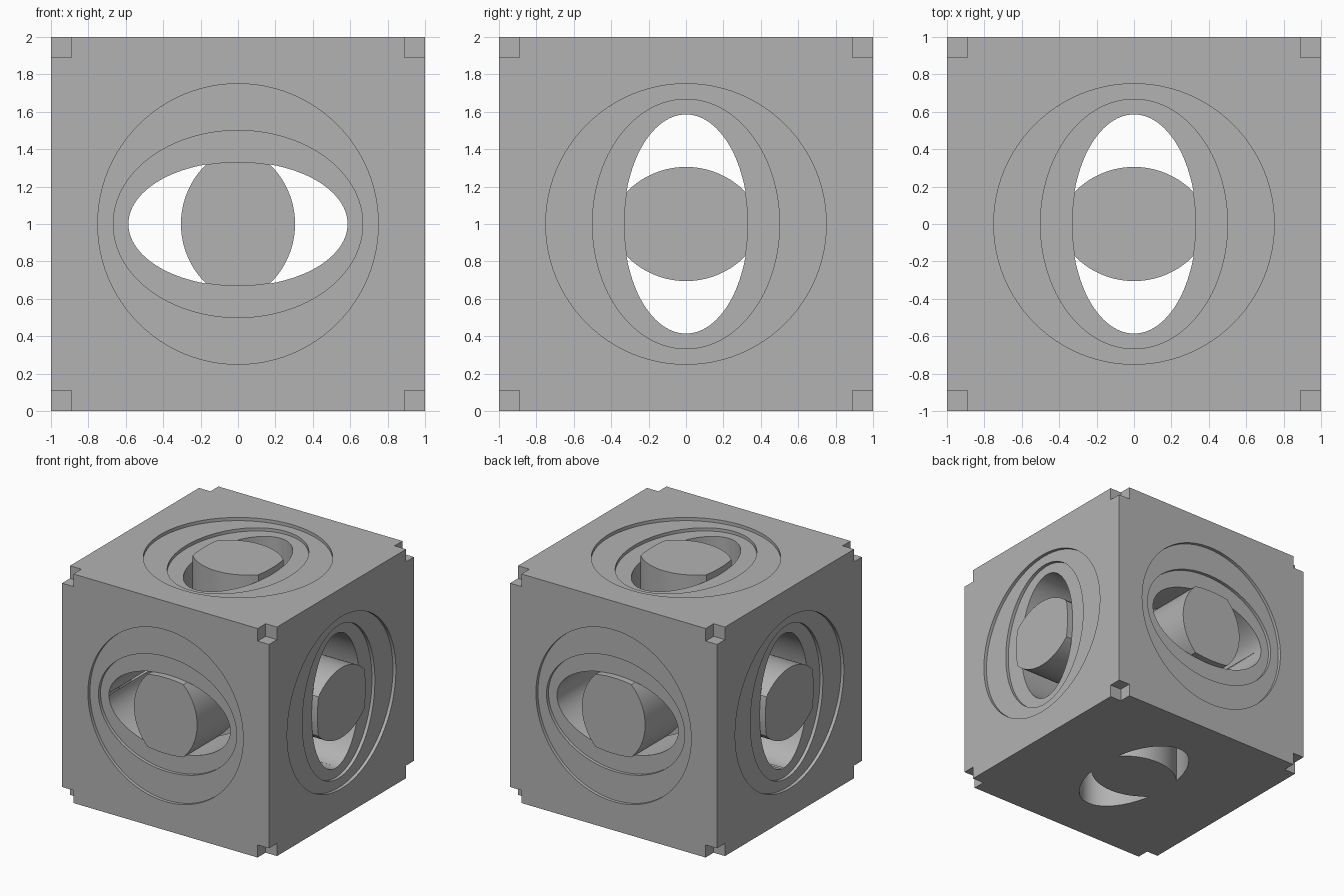
import bpy, bmesh, math
from mathutils import Matrix, Vector

if "Cube" in bpy.data.objects:
    bpy.data.objects.remove(bpy.data.objects["Cube"])

# Main sizes
RECESS_R = 0.75            # round recess
STEP = (0.667, 0.5)        # oval recess inside it
TUNNEL = (0.586, 0.333)    # oval tunnel
D1, D2 = 0.028, 0.056      # recess depths
CORE_HALF, CORE_R = 0.305, 0.444
NOTCH = 0.11
SEGMENTS = 96


def place(u, v, w, axis):
    """Map profile coordinates to space; the axes rotate cyclically."""
    p = [0, 0, 0]
    p[axis], p[(axis - 1) % 3], p[(axis + 1) % 3] = w, u, v
    return p


def add_prism(bm, profile, axis, w0, w1):
    rings = [[bm.verts.new(place(u, v, w, axis)) for u, v in profile] for w in (w0, w1)]
    n = len(profile)
    bm.faces.new(rings[0])
    bm.faces.new(rings[1])
    for i in range(n):
        j = (i + 1) % n
        bm.faces.new((rings[0][i], rings[0][j], rings[1][j], rings[1][i]))


def add_box(bm, centre, size):
    bmesh.ops.create_cube(bm, size=size, matrix=Matrix.Translation(centre))


def make_object(name, bm):
    bmesh.ops.recalc_face_normals(bm, faces=bm.faces)
    mesh = bpy.data.meshes.new(name)
    bm.to_mesh(mesh)
    bm.free()
    obj = bpy.data.objects.new(name, mesh)
    bpy.context.collection.objects.link(obj)
    return obj


def ellipse(a, b):
    angles = [2 * math.pi * i / SEGMENTS for i in range(SEGMENTS)]
    return [(a * math.cos(t), b * math.sin(t)) for t in angles]


def crescent(side):
    """Region inside the tunnel oval but outside the core's arc."""
    a, b = TUNNEL
    offset = CORE_R - CORE_HALF
    lo, hi = 0.0, math.pi / 2
    for _ in range(50):
        t = (lo + hi) / 2
        outside = math.hypot(a * math.cos(t) + offset, b * math.sin(t)) > CORE_R
        lo, hi = (t, hi) if outside else (lo, t)
    tip = math.atan2(b * math.sin(t), a * math.cos(t) + offset)
    n = 40
    steps = [2 * i / n - 1 for i in range(n + 1)]
    outer = [(a * math.cos(t * s), b * math.sin(t * s)) for s in steps]
    inner = [(CORE_R * math.cos(tip * s) - offset, CORE_R * math.sin(tip * s))
             for s in reversed(steps[1:-1])]
    return [(side * u, v) for u, v in outer + inner]


def on_five_faces(name, profile, depth, top):
    """One prism on every face except the underside."""
    bm = bmesh.new()
    for axis, sign in ((0, 1), (0, -1), (1, 1), (1, -1), (2, 1)):
        add_prism(bm, profile, axis, sign * (1 - depth), sign * top)
    return make_object(name, bm)


# Solid block
bm = bmesh.new()
add_box(bm, (0, 0, 0), 2)
block = make_object("nested_cube_block", bm)
tools = []

# Stepped recesses, then the raised plugs flush with the faces
tools.append((on_five_faces("round_recess_cutter", ellipse(RECESS_R, RECESS_R), D1, 1.1), "DIFFERENCE"))
tools.append((on_five_faces("oval_recess_cutter", ellipse(*STEP), D2, 1.1), "DIFFERENCE"))
plug = ellipse(TUNNEL[0] - 0.001, TUNNEL[1] - 0.001)
tools.append((on_five_faces("plug_adder", plug, 0.15, 1.0), "UNION"))

# Crescent tunnels right through along each axis
for axis in range(3):
    bm = bmesh.new()
    for side in (1, -1):
        add_prism(bm, crescent(side), axis, -1.2, 1.2)
    tools.append((make_object("crescent_tunnel_cutter", bm), "DIFFERENCE"))

# Square notches at the eight corners
bm = bmesh.new()
for x in (1, -1):
    for y in (1, -1):
        for z in (1, -1):
            add_box(bm, Vector((x, y, z)), 2 * NOTCH)
tools.append((make_object("corner_notch_cutter", bm), "DIFFERENCE"))

for tool, operation in tools:
    tool.hide_render = True
    mod = block.modifiers.new(tool.name, "BOOLEAN")
    mod.operation = operation
    mod.solver = "EXACT"
    mod.object = tool

# Bake the cuts and remove the helpers
graph = bpy.context.evaluated_depsgraph_get()
result = bpy.data.meshes.new_from_object(block.evaluated_get(graph))
block.modifiers.clear()
block.data = result
for tool, _ in tools:
    bpy.data.objects.remove(tool)
result.transform(Matrix.Translation((0, 0, 1)))

# Plain grey
grey = bpy.data.materials.new("light_grey")
grey.use_nodes = True
colour = (0.45, 0.45, 0.45, 1)
grey.diffuse_color = colour
grey.node_tree.nodes["Principled BSDF"].inputs["Base Color"].default_value = colour
result.materials.clear()
result.materials.append(grey)

bpy.ops.object.select_all(action="DESELECT")
block.select_set(True)
bpy.context.view_layer.objects.active = block
bpy.ops.object.shade_smooth_by_angle(angle=math.radians(30))
